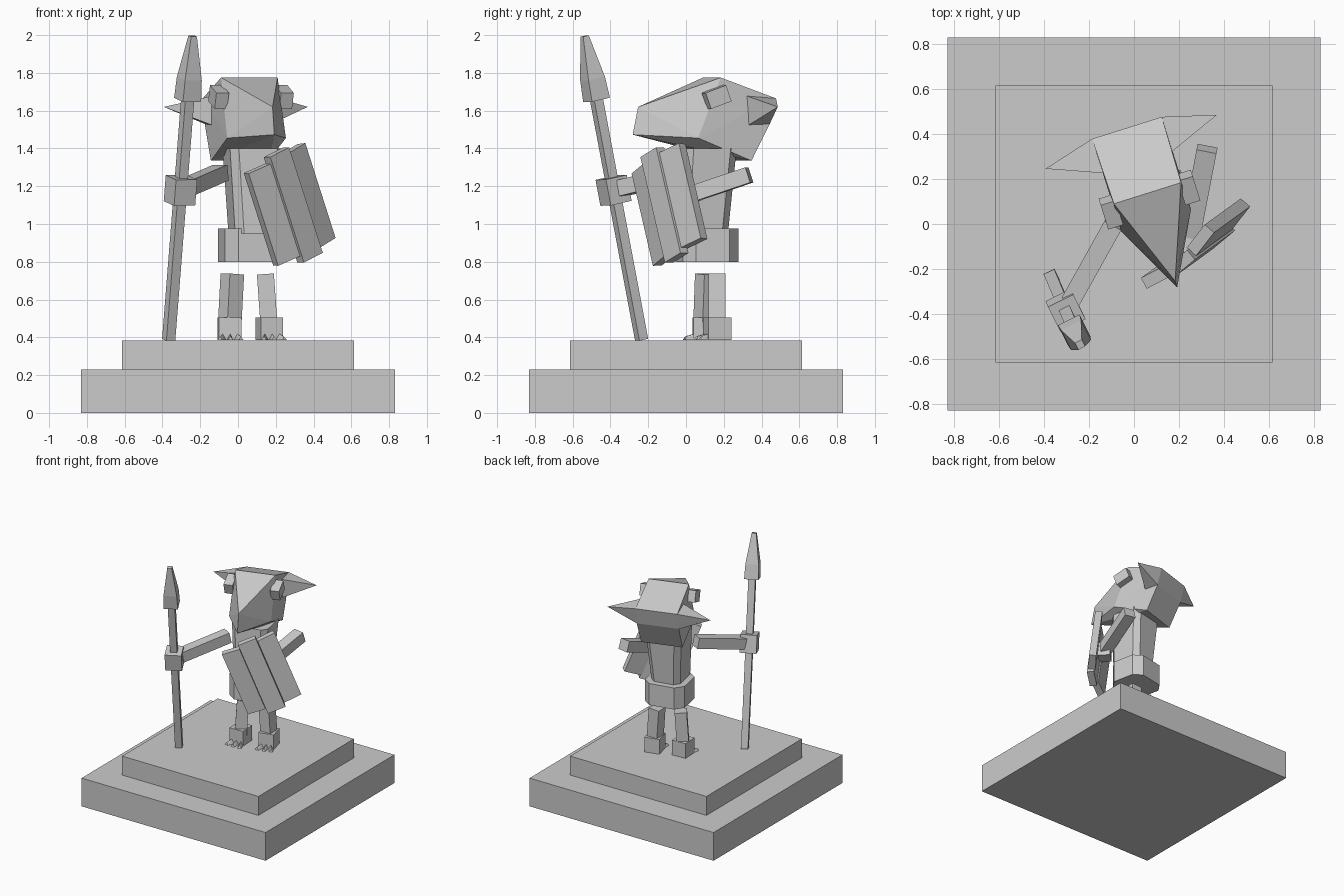
import bpy, bmesh, math
from mathutils import Vector, Matrix

if "Cube" in bpy.data.objects:
    bpy.data.objects.remove(bpy.data.objects["Cube"])


def make(name, bm):
    bmesh.ops.recalc_face_normals(bm, faces=bm.faces)
    me = bpy.data.meshes.new(name)
    bm.to_mesh(me)
    bm.free()
    ob = bpy.data.objects.new(name, me)
    bpy.context.collection.objects.link(ob)
    return ob


def frame(zdir, xhint):
    z = Vector(zdir).normalized()
    y = z.cross(Vector(xhint)).normalized()
    return Matrix((y.cross(z), y, z)).transposed()


def box(name, center, size, rot=Matrix.Identity(3)):
    bm = bmesh.new()
    m = Matrix.Translation(center) @ rot.to_4x4() @ Matrix.Diagonal((*size, 1))
    bmesh.ops.create_cube(bm, size=1, matrix=m)
    return make(name, bm)


def beam(name, a, b, w, h):
    a, b = Vector(a), Vector(b)
    return box(name, (a + b) / 2, (w, h, (b - a).length), frame(b - a, (b - a).cross((0, 0, 1)) + Vector((1e-5, 0, 0))))


def hull(name, pts):
    bm = bmesh.new()
    for p in pts:
        bm.verts.new(p)
    bmesh.ops.convex_hull(bm, input=bm.verts)
    bmesh.ops.dissolve_limit(bm, angle_limit=0.02, verts=bm.verts, edges=bm.edges)
    return make(name, bm)


def chamfer_ring(cx, cy, z, hx, hy, c, turn):
    # rectangle with cut corners, turned about z
    r = Matrix.Rotation(turn, 3, 'Z')
    out = []
    for sx in (-1, 1):
        for sy in (-1, 1):
            for dx, dy in ((c, 0), (0, c)):
                out.append(r @ Vector((sx * (hx - dx), sy * (hy - dy), 0)) + Vector((cx, cy, z)))
    return out


# plinth
box("plinth_lower", (0, 0, 0.115), (1.66, 1.66, 0.23))
box("plinth_upper", (0, 0, 0.307), (1.23, 1.23, 0.155))

# feet with toes, and legs
for side, fx, fy, turn, lx, ly in (("left", -0.045, 0.1, 0.05, -0.03, 0.11),
                                   ("right", 0.165, 0.165, 0.25, 0.145, 0.165)):
    r = Matrix.Rotation(turn, 3, 'Z')
    c = Vector((fx, fy, 0.445))
    box(side + "_foot", c, (0.12, 0.125, 0.12), r)
    beam(side + "_leg", (fx, fy, 0.45), (lx, ly, 0.735), 0.09, 0.09)
    for i in (-1, 0, 1):
        rt = r @ Matrix.Rotation(i * 0.35, 3, 'Z')
        base = c + r @ Vector((i * 0.037, -0.055, -0.06))
        hull(side + "_toe", [base + rt @ Vector(p) for p in
             ((-0.018, 0, 0), (0.018, 0, 0), (0, 0, 0.035), (-0.014, -0.06, 0), (0.014, -0.06, 0), (0, -0.05, 0.02))])

# pelvis and torso
hull("pelvis", chamfer_ring(0.07, 0.11, 0.8, 0.16, 0.15, 0.06, 0.2) + chamfer_ring(0.07, 0.11, 0.975, 0.16, 0.15, 0.06, 0.2))
hull("torso", chamfer_ring(0.08, 0.08, 0.95, 0.115, 0.13, 0.04, 0.2) + chamfer_ring(0.08, 0.11, 1.4, 0.145, 0.14, 0.04, 0.2))

# head: local right, forward, up
R, F, O = Vector((0.953, 0.30, 0)), Vector((0.30, -0.953, 0)), Vector((0.06, 0.137, 0))


def hp(s, t, z):
    return O + R * s + F * t + Vector((0, 0, z))


pts = [hp(0, 0.41, 1.62), hp(0, 0.44, 1.473)]
for s in (-1, 1):
    pts += [hp(s * 0.157, 0, 1.775), hp(s * 0.163, -0.305, 1.665), hp(s * 0.163, -0.27, 1.53),
            hp(s * 0.16, -0.17, 1.335), hp(s * 0.163, 0.127, 1.455)]
hull("head", pts)
for side, s in (("left", -1), ("right", 1)):
    hull(side + "_ear", [hp(s * 0.15, -0.14, 1.68), hp(s * 0.15, -0.15, 1.52), hp(s * 0.163, -0.305, 1.665),
                         hp(s * 0.163, -0.27, 1.53), hp(s * 0.4, -0.24, 1.62)])
    tilt = Matrix.Rotation(0.35, 3, R)
    box(side + "_eye", hp(s * 0.18, 0.03, 1.672), (0.07, 0.12, 0.09),
        tilt @ Matrix((R, -F, (0, 0, 1))).transposed())

# spear: shaft, head and gripping hand
P0, P1 = Vector((-0.367, -0.235, 0.387)), Vector((-0.24, -0.537, 1.995))
axis = frame(P1 - P0, (0.9, 0.45, 0))


def ring(f, radius):
    return [P0.lerp(P1, f) + axis @ Vector((radius * math.cos(a), radius * math.sin(a), 0))
            for a in (math.pi / 4 + k * math.pi / 2 for k in range(4))]


hull("spear_shaft", ring(0, 0.037) + ring(0.8, 0.037))
hull("spear_head", ring(0.79, 0.076) + ring(0.86, 0.07) + ring(1, 0.024))
box("spear_hand", P0.lerp(P1, 0.492), (0.125, 0.125, 0.14), axis)
beam("spear_arm", (-0.09, 0.0, 1.272), (-0.28, -0.34, 1.19), 0.085, 0.085)

# shield arm and hand
beam("shield_arm", (0.325, 0.335, 1.26), (0.245, -0.08, 1.12), 0.09, 0.085)
box("shield_hand", (0.245, -0.07, 1.115), (0.11, 0.11, 0.11), Matrix.Rotation(0.75, 3, 'Z'))

# shield of three planks, slightly curved
up = Vector((-0.297, -0.215, 0.93)).normalized()
sf = frame(up, (0.72, 0.60, 0.35))
for i, length in ((-1, 0.525), (0, 0.6), (1, 0.54)):
    back = 0.012 if i == 0 else -0.012
    c = Vector((0.285, -0.105, 1.1)) + sf @ Vector((i * 0.137, -back, 0))
    box("shield_plank", c, (0.14, 0.055, length), sf @ Matrix.Rotation(i * 0.2, 3, 'Z'))
